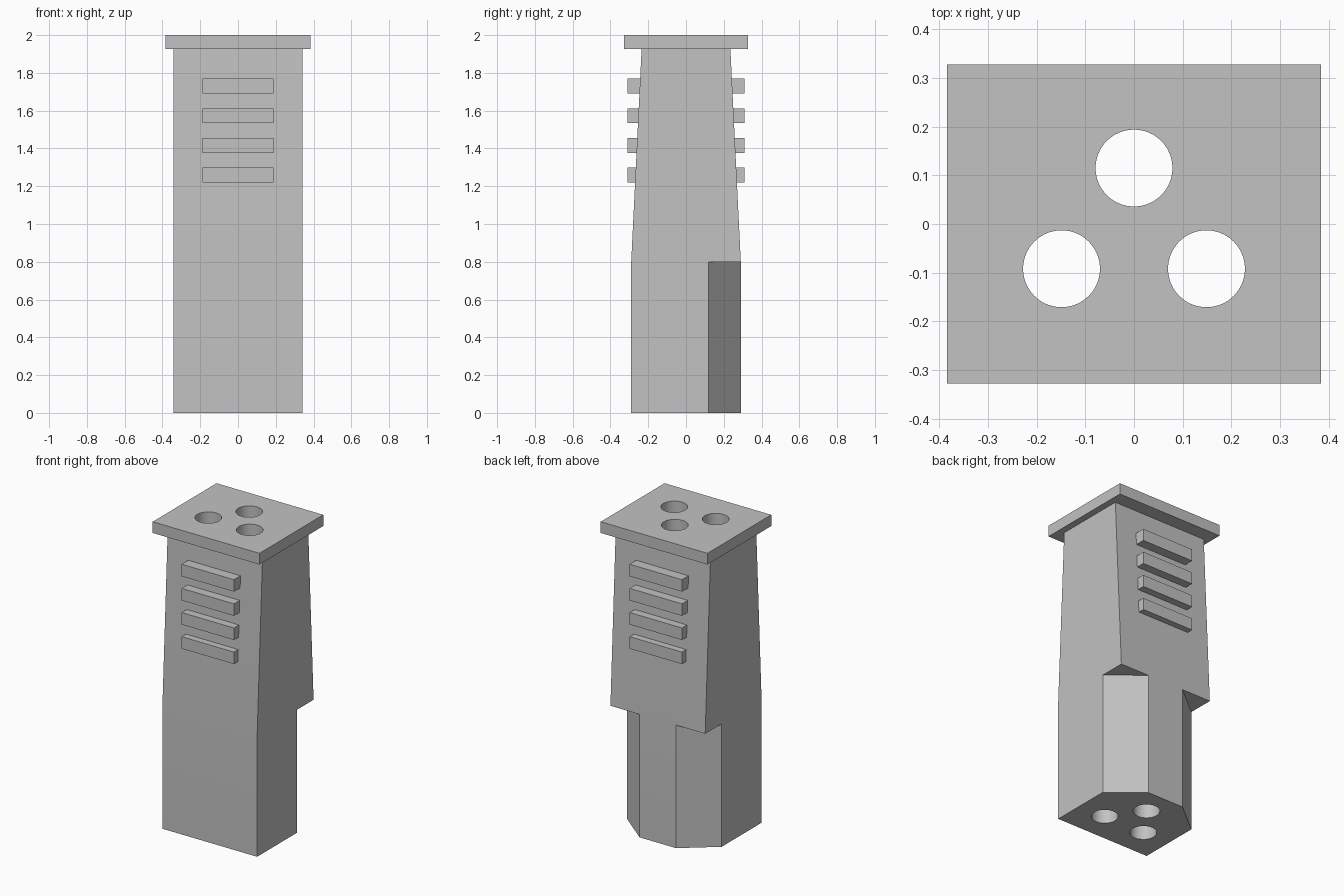
import bpy, bmesh, math

if "Cube" in bpy.data.objects:
    bpy.data.objects.remove(bpy.data.objects["Cube"], do_unlink=True)

GREY = (0.54, 0.54, 0.54, 1.0)
grey = bpy.data.materials.new("plain_grey")
grey.use_nodes = True
grey.diffuse_color = GREY
bsdf = next(n for n in grey.node_tree.nodes if n.type == 'BSDF_PRINCIPLED')
bsdf.inputs["Base Color"].default_value = GREY


def loft(name, rings):
    """Closed solid through horizontal rings, given as (outline, height)."""
    bm = bmesh.new()
    loops = [[bm.verts.new((x, y, z)) for x, y in outline] for outline, z in rings]
    n = len(loops[0])
    for low, high in zip(loops, loops[1:]):
        for i in range(n):
            j = (i + 1) % n
            bm.faces.new((low[i], low[j], high[j], high[i]))
    bm.faces.new(loops[0][::-1])
    bm.faces.new(loops[-1])
    bmesh.ops.recalc_face_normals(bm, faces=bm.faces)
    mesh = bpy.data.meshes.new(name)
    bm.to_mesh(mesh)
    bm.free()
    mesh.materials.append(grey)
    ob = bpy.data.objects.new(name, mesh)
    bpy.context.collection.objects.link(ob)
    return ob


def rect(hx, hy, cy=0):
    return [(-hx, cy - hy), (hx, cy - hy), (hx, cy + hy), (-hx, cy + hy)]


def circle(cx, cy, r, n=64):
    return [(cx + r * math.cos(math.tau * i / n), cy + r * math.sin(math.tau * i / n))
            for i in range(n)]


def cut(ob, cutters):
    """Subtract the cutters and keep the result as plain mesh."""
    for c in cutters:
        mod = ob.modifiers.new("cut", 'BOOLEAN')
        mod.operation = 'DIFFERENCE'
        mod.solver = 'EXACT'
        mod.object = c
    bpy.context.view_layer.update()
    graph = bpy.context.evaluated_depsgraph_get()
    mesh = bpy.data.meshes.new_from_object(ob.evaluated_get(graph))
    ob.modifiers.clear()
    ob.data = mesh


W, D = 0.341, 0.29            # body half width and half depth
SHOULDER, NECK, TOP = 0.8, 1.927, 2.0

# Body with tapered upper front and back, and top plate
body = loft("body", [(rect(W, D), 0), (rect(W, D), SHOULDER), (rect(W, 0.235), NECK)])
plate = loft("top_plate", [(rect(0.384, 0.328), NECK), (rect(0.384, 0.328), TOP)])

# Lower back corners cut away, up to the shoulder
flat_x, side_y, over = 0.131, 0.12, 0.1
slope = (D - side_y) / (W - flat_x)
corners = []
for s in (-1, 1):
    outline = [(s * (flat_x - over), D + over * slope),
               (s * (W + over), side_y - over * slope),
               (s * (W + over), D + over * slope)]
    corners.append(loft("corner_cutter", [(outline, -0.1), (outline, SHOULDER)]))

# Three round bores through the full height
bores = [loft("bore_cutter", [(circle(x, y, 0.079), -0.1), (circle(x, y, 0.079), TOP + 0.1)])
         for x, y in ((0, 0.115), (-0.149, -0.092), (0.149, -0.092))]

cut(body, corners + bores)
cut(plate, bores)
for c in corners + bores:
    bpy.data.objects.remove(c, do_unlink=True)

# Smooth bore walls, sharp edges elsewhere
for ob in (body, plate):
    bpy.ops.object.select_all(action='DESELECT')
    ob.select_set(True)
    bpy.context.view_layer.objects.active = ob
    bpy.ops.object.shade_smooth_by_angle(angle=math.radians(20))

# Grip ribs on front and back
for side, s in (("front", -1), ("back", 1)):
    for i in range(4):
        z = 1.22 + 0.157 * i
        outline = rect(0.188, 0.05, s * 0.26)
        loft(f"{side}_rib_{i + 1}", [(outline, z), (outline, z + 0.078)])
